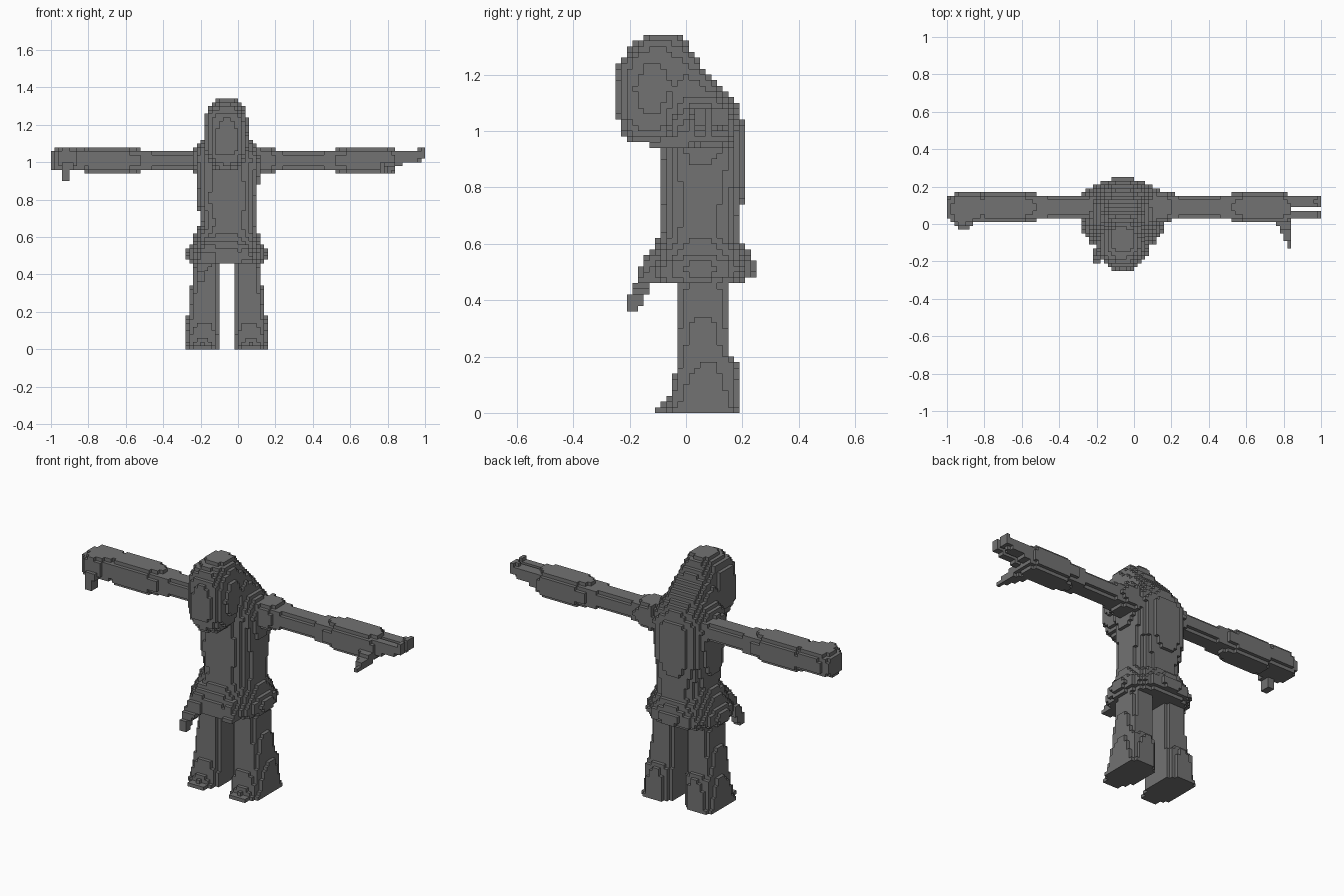
import bpy
import bmesh
from math import floor
from mathutils import Vector

cube = bpy.data.objects.get("Cube")
if cube:
    bpy.data.objects.remove(cube, do_unlink=True)

STEP = 0.02                          # edge length of one block
ORIGIN = Vector((-1, -0.25, 0))
MIDDLE = -0.06                       # body centre line in x
X, Y, Z = range(3)

stone = bpy.data.materials.new("dark grey stone")
stone.use_nodes = True
GREY = (0.17, 0.17, 0.17, 1)
stone.diffuse_color = GREY
stone.node_tree.nodes["Principled BSDF"].inputs["Base Color"].default_value = GREY


def same(point):
    return point


def flip_arm(point):
    return Vector((-point.x, point.y, point.z))


def from_middle(sign):
    """Measure x outwards from the body centre line, on one side only."""
    return lambda point: Vector(((point.x - MIDDLE) * sign, point.y, point.z))


def inside_loft(point, axis, rows, power):
    """Rows are (position along axis, low, high, low, high) of rounded sections."""
    along = point[axis]
    others = [point[i] for i in range(3) if i != axis]
    for first, second in zip(rows, rows[1:]):
        if first[0] <= along <= second[0]:
            mix = (along - first[0]) / (second[0] - first[0])
            _, low_a, high_a, low_b, high_b = [
                start + (end - start) * mix for start, end in zip(first, second)]
            total = 0
            for value, low, high in zip(others, (low_a, low_b), (high_a, high_b)):
                total += abs((2 * value - low - high) / (high - low)) ** power
            return total <= 1
    return False


filled = {}                          # block cell -> name of its part


def carve(name, axis, rows, power=2.2, place=same):
    """Fill every free block whose centre lies within the lofted part."""
    for i in range(100):
        for j in range(25):
            for k in range(67):
                if (i, j, k) in filled:
                    continue
                centre = ORIGIN + Vector((i + 0.5, j + 0.5, k + 0.5)) * STEP
                if inside_loft(place(centre), axis, rows, power):
                    filled[i, j, k] = name


def build_part(name):
    """Make an object from the open sides of the part's blocks."""
    bm = bmesh.new()
    corners = {}

    def corner(cell):
        if cell not in corners:
            corners[cell] = bm.verts.new(ORIGIN + Vector(cell) * STEP)
        return corners[cell]

    for cell in [c for c, owner in filled.items() if owner == name]:
        for axis in range(3):
            u, v = (axis + 1) % 3, (axis + 2) % 3
            for side in (0, 1):
                beside = list(cell)
                beside[axis] += 2 * side - 1
                if tuple(beside) in filled:
                    continue
                ring = []
                for du, dv in ((0, 0), (1, 0), (1, 1), (0, 1)):
                    spot = list(cell)
                    spot[axis] += side
                    spot[u] += du
                    spot[v] += dv
                    ring.append(corner(tuple(spot)))
                bm.faces.new(ring if side else ring[::-1])
    mesh = bpy.data.meshes.new(name)
    bm.to_mesh(mesh)
    bm.free()
    mesh.materials.append(stone)
    bpy.context.collection.objects.link(bpy.data.objects.new(name, mesh))


# Head leaning forward, with a hood sloping down to the hunched back
carve("head", Z, [
    (.96, -.13, -.01, -.2, -.08), (1, -.15, .03, -.23, -.03),
    (1.06, -.18, .05, -.25, 0), (1.16, -.18, .06, -.25, .02),
    (1.24, -.18, .05, -.24, .01), (1.3, -.16, .03, -.2, 0),
    (1.34, -.11, -.01, -.13, -.02)], power=2.4)
carve("hood", Z, [
    (1.02, -.22, .1, -.12, .21), (1.1, -.2, .08, -.1, .18),
    (1.16, -.18, .06, -.1, .13), (1.23, -.16, .04, -.1, .06),
    (1.32, -.12, 0, -.1, 0)])

# Torso with rounded shoulders
carve("torso", Z, [
    (.46, -.22, .1, -.09, .19), (.66, -.2, .1, -.09, .19),
    (.8, -.22, .1, -.1, .21), (.94, -.23, .12, -.09, .21),
    (1.02, -.25, .13, -.09, .21), (1.1, -.22, .09, -.07, .17),
    (1.14, -.18, .06, -.05, .14)], power=2.4)

# Flared skirt with two hanging cloth ends in front
carve("skirt", Z, [
    (.46, -.24, .12, -.15, .2), (.48, -.27, .15, -.15, .24),
    (.52, -.28, .16, -.15, .25), (.56, -.25, .13, -.13, .23),
    (.62, -.23, .11, -.1, .19), (.68, -.2, .1, -.09, .19)])
carve("cloth_end", Z, [
    (.36, -.22, -.18, -.21, -.17), (.4, -.22, -.18, -.21, -.15),
    (.44, -.22, -.14, -.19, -.13), (.52, -.2, -.1, -.16, -.09),
    (.6, -.18, -.1, -.11, -.05)], power=6)
carve("cloth_fold", Z, [
    (.46, .02, .08, -.17, -.09), (.56, 0, .06, -.13, -.07)], power=6)

# Legs widening to the feet, toes forward
LEG = [
    (0, .04, .24, -.09, .19), (.02, .04, .22, -.07, .19),
    (.18, .04, .21, -.03, .18), (.2, .04, .2, -.03, .15),
    (.34, .04, .19, -.03, .15), (.5, .04, .17, -.03, .15)]
TOES = [(0, .07, .19, -.12, .05), (.06, .09, .17, -.04, .05)]
for label, sign in (("left", 1), ("right", -1)):
    carve(label + "_leg", Z, LEG, power=3.2, place=from_middle(sign))
    carve(label + "_toes", Z, TOES, power=4, place=from_middle(sign))

# Straight arms, thicker from elbow to wrist
ARM = [
    (.1, 0, .18, .93, 1.09), (.16, .01, .17, .94, 1.08),
    (.26, .03, .15, .96, 1.06), (.44, .03, .15, .96, 1.06),
    (.6, .01, .17, .94, 1.08), (.8, .01, .17, .94, 1.08),
    (.84, .02, .15, .96, 1.07)]
carve("left_arm", X, ARM, power=2.8)
carve("right_arm", X, ARM, power=2.8, place=flip_arm)

# Right hand closed, thumb pointing down
carve("right_fist", X, [
    (.82, .01, .17, .95, 1.08), (.92, -.02, .17, .95, 1.09),
    (.96, -.01, .16, .95, 1.08), (1, .03, .14, .96, 1.05)],
    power=2.8, place=flip_arm)
carve("right_thumb", Z, [
    (.9, -.94, -.9, -.03, .03), (1, -.94, -.88, -.03, .05)], power=6)

# Left hand open, two stretched fingers and a thumb reaching forward
for label, low, high in (("front", .03, .07), ("rear", .09, .15)):
    carve("left_finger_" + label, X, [
        (.82, low, high, .98, 1.06), (.94, low, high, 1, 1.06),
        (1, low, high, 1.02, 1.08)], power=9)
carve("left_thumb", Y, [
    (-.13, .82, .84, .94, .96), (-.07, .8, .84, .94, .98),
    (.03, .74, .83, .95, 1.01)], power=8)

for part in dict.fromkeys(filled.values()):
    build_part(part)
